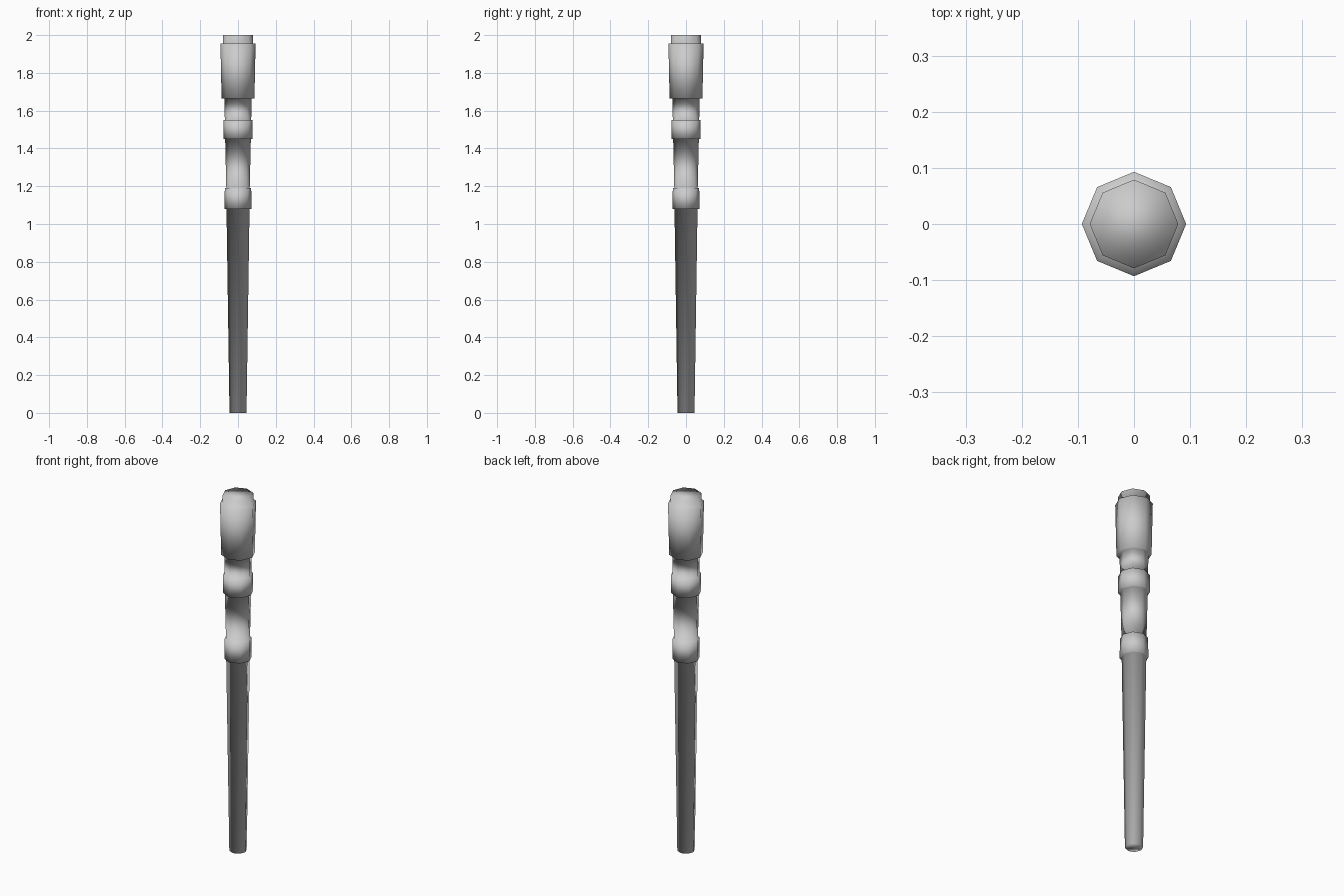
import bpy
import bmesh
from math import cos, sin, tau

SIDES = 8

cube = bpy.data.objects.get("Cube")
if cube:
    bpy.data.objects.remove(cube, do_unlink=True)

# One plain grey for the whole turned post
grey = bpy.data.materials.new("light_grey")
grey.use_nodes = True
grey.diffuse_color = (0.6, 0.6, 0.6, 1)
grey.node_tree.nodes["Principled BSDF"].inputs["Base Color"].default_value = grey.diffuse_color

# Profile from foot to tip: (radius, height)
profile = [
    (0.045, 0.0), (0.061, 1.08),      # tapered shaft
    (0.071, 1.08), (0.070, 1.19),     # lower collar
    (0.062, 1.19), (0.068, 1.45),     # grip
    (0.078, 1.45), (0.078, 1.55),     # upper collar
    (0.070, 1.55), (0.071, 1.665),    # neck
    (0.087, 1.665), (0.093, 1.955),   # head
    (0.079, 1.955), (0.079, 2.0),     # tip
]

# Octagonal rings joined into one continuous smooth skin
bm = bmesh.new()
rings = [[bm.verts.new((r * cos(tau * i / SIDES), r * sin(tau * i / SIDES), z))
          for i in range(SIDES)] for r, z in profile]
for low, high in zip(rings, rings[1:]):
    for i in range(SIDES):
        j = (i + 1) % SIDES
        bm.faces.new((low[i], low[j], high[j], high[i]))

# Closed foot and tip
bm.faces.new(reversed(rings[0]))
bm.faces.new(rings[-1])
for face in bm.faces:
    face.smooth = True

mesh = bpy.data.meshes.new("turned_post")
bm.to_mesh(mesh)
bm.free()
mesh.materials.append(grey)
post = bpy.data.objects.new("turned_post", mesh)
bpy.context.collection.objects.link(post)
